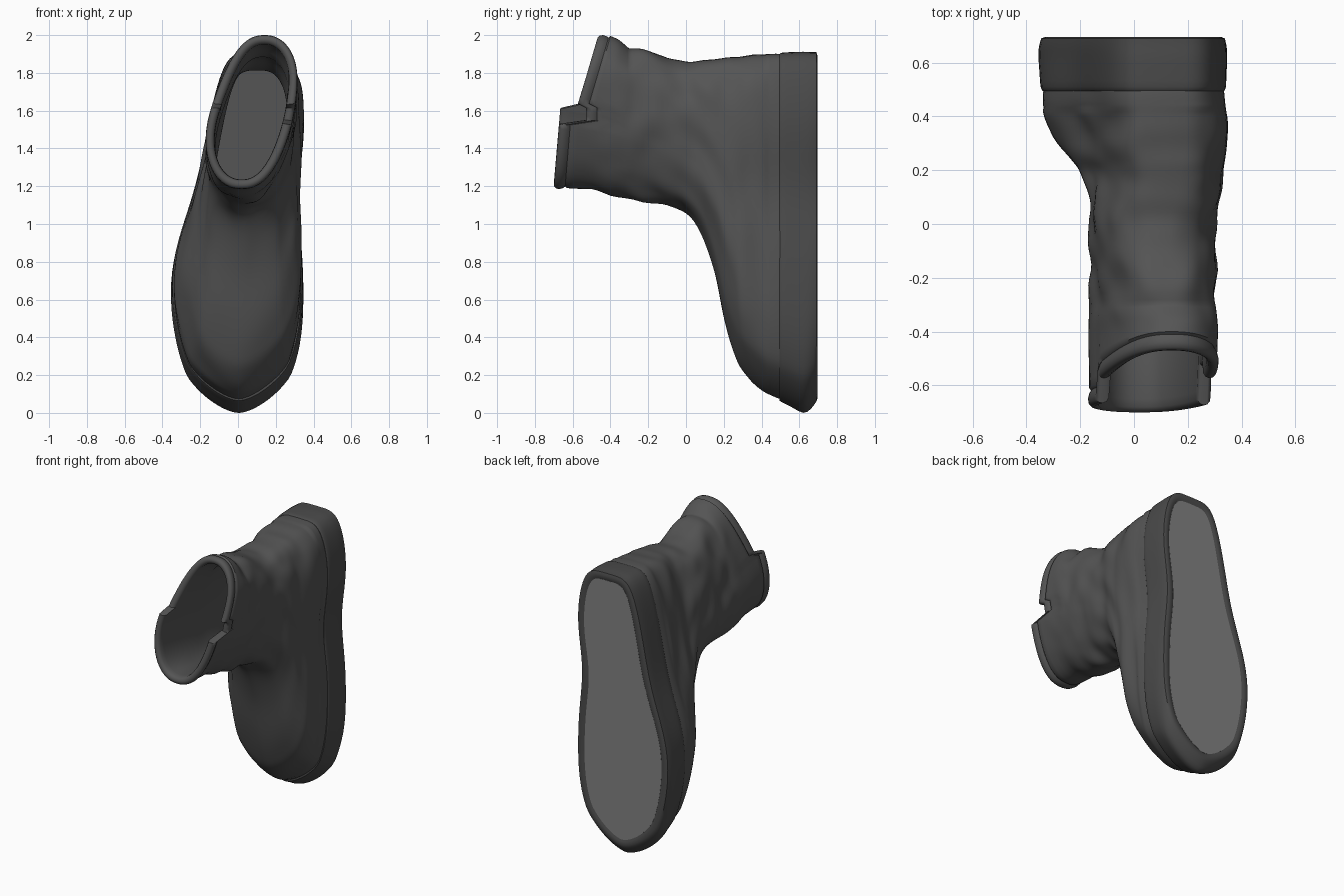
import bpy, bmesh, math
from mathutils import Vector, noise

if "Cube" in bpy.data.objects:
    bpy.data.objects.remove(bpy.data.objects["Cube"])

N = 112
# Cross-sections: y, toe z, heel z, toe centre x, heel centre x, toe half width, heel half width
SOLE = [
    (.69, .06, 1.91, .005, .112, .385, .272),
    (.66, .02, 1.91, .005, .112, .394, .278),
    (.62, .0, 1.912, .005, .112, .396, .28),
    (.56, .03, 1.91, .005, .112, .392, .279),
    (.51, .055, 1.907, .005, .112, .388, .277),
    (.495, .065, 1.90, .005, .112, .38, .270)]
UPPER = [
    (.52, .07, 1.895, .005, .112, .375, .265),
    (.46, .09, 1.90, .005, .113, .38, .272),
    (.40, .12, 1.90, .008, .118, .37, .272),
    (.30, .22, 1.89, .015, .12, .335, .268),
    (.25, .33, 1.885, .02, .12, .305, .262),
    (.20, .50, 1.88, .035, .12, .27, .25),
    (.15, .74, 1.875, .042, .12, .25, .24),
    (.08, .95, 1.865, .045, .11, .237, .235),
    (0, 1.06, 1.86, .04, .10, .23, .23),
    (-.1, 1.10, 1.88, .035, .11, .23, .225),
    (-.2, 1.115, 1.92, .03, .12, .23, .22),
    (-.3, 1.13, 1.93, .03, .13, .23, .22)]
CUFF = [
    (.3, 1.155, 1.955, .025, .135, .23, .217),
    (.6, 1.18, 1.975, .02, .14, .228, .215),
    (1, 1.19, 1.995, .02, .14, .228, .215)]


def lerp(a, b, t):
    return a + (b - a) * t


def rim_y(side, u):
    """Slanted collar edge with a side notch where front and back overlap."""
    z = lerp(1.19, 2.0, u)
    if z < (1.53 if side > 0 else 1.63):
        return lerp(-.70, -.665, (z - 1.19) / .43)
    if side > 0 and z < 1.62:
        return -.53
    return lerp(-.59, -.47, (z - 1.58) / .42)


def ring(lv, inset=0, cuff=None, rough=0):
    """One closed cross-section; cuff is the offset from the rim."""
    v, z0, z1, xt, xh, wt, wh = lv
    pts = []
    shaft = 1 if cuff is not None else min(max((.3 - v) / .6, 0), 1)
    foot = max(wt - wh, 0)
    for i in range(N):
        a = 2 * math.pi * i / N
        u = (1 - math.cos(a)) / 2
        k = u * u * (3 - 2 * u)
        sn = math.sin(a)
        side = 1 if sn >= 0 else -1
        # foot shaping: pinched waist, ball leaning outwards, pointed toe
        waist = math.exp(-((u - .62) / .16) ** 2) * foot
        lean = .35 * foot * math.exp(-((u - .4) / .2) ** 2)
        toe = .35 * max(1 - u / .1, 0)
        p = lerp(lerp(.75 + toe, .45, u), .87, shaft)
        y = v
        if cuff is not None:
            y = -.3 + v * (rim_y(side, u) + cuff + .3)
        n = inset
        if rough:
            n += rough * noise.noise(Vector((side * 2 * abs(sn), y * 9, u * 5)))
        z = lerp(z0 + n, z1 - n, u)
        w = lerp(wt, wh, k) - .35 * waist - n
        x = lerp(xt, xh, k) - .2 * waist - lean + side * w * abs(sn) ** p
        pts.append((x, y, z))
    return pts


def smooth(levels, steps):
    """Catmull-Rom interpolation through the cross-sections."""
    out = []
    for i in range(len(levels) - 1):
        a, b = levels[max(i - 1, 0)], levels[i]
        c, d = levels[i + 1], levels[min(i + 2, len(levels) - 1)]
        for s in range(steps):
            t = s / steps
            out.append([.5 * (2 * q + (r - p) * t + (2 * p - 5 * q + 4 * r - e) * t * t
                              + (3 * q - p - 3 * r + e) * t ** 3)
                        for p, q, r, e in zip(a, b, c, d)])
    return out + [list(levels[-1])]


def loft(name, rings, shade, angle=40):
    bm = bmesh.new()
    loops = [[bm.verts.new(p) for p in r] for r in rings]
    for a, b in zip(loops, loops[1:]):
        for i in range(N):
            j = (i + 1) % N
            bm.faces.new((a[i], a[j], b[j], b[i]))
    bm.faces.new(loops[0])
    bm.faces.new(loops[-1])
    bmesh.ops.recalc_face_normals(bm, faces=bm.faces)
    me = bpy.data.meshes.new(name)
    bm.to_mesh(me)
    bm.free()
    ob = bpy.data.objects.new(name, me)
    bpy.context.collection.objects.link(ob)
    mat = bpy.data.materials.new(name + "_grey")
    mat.diffuse_color = (shade, shade, shade, 1)
    mat.use_nodes = True
    mat.node_tree.nodes["Principled BSDF"].inputs["Base Color"].default_value = mat.diffuse_color
    me.materials.append(mat)
    bpy.ops.object.select_all(action='DESELECT')
    ob.select_set(True)
    bpy.context.view_layer.objects.active = ob
    bpy.ops.object.shade_smooth_by_angle(angle=math.radians(angle))
    return ob


# Sole: slightly proud wall with a raised lip around a shallow recess
base = SOLE[0][1:]
lip = [ring((.685,) + base, .055), ring((.694,) + base, .04), ring((.695,) + base, .015)]
loft("sole", lip + [ring(l) for l in smooth(SOLE, 2)], .07)

# Tread: lighter plate lying in the recess
loft("tread", [ring((.68,) + base, .05), ring((.689,) + base, .05)], .22)

# Upper: foot and shaft outside, rolled collar, then lining back down to the insole
outer = smooth(UPPER, 4)
rings = [ring(l, rough=.018 if l[0] < .42 else .006) for l in outer]
for l in smooth([(0,) + UPPER[-1][1:]] + CUFF, 3)[1:]:
    rings.append(ring(l, cuff=.07, rough=.018 * (1 - l[0])))
top = CUFF[-1]
for off, ins in [(.06, .008), (.048, 0), (.03, -.005), (.012, -.002), (.002, .008),
                 (0, .022), (.006, .036), (.02, .044), (.05, .046)]:
    rings.append(ring(top, ins, off))
for l in reversed(CUFF[:-1]):
    rings.append(ring(l, .046, .05))
for l in reversed(outer[4:]):
    rings.append(ring(l, .046))
loft("upper", rings, .09, 50)
